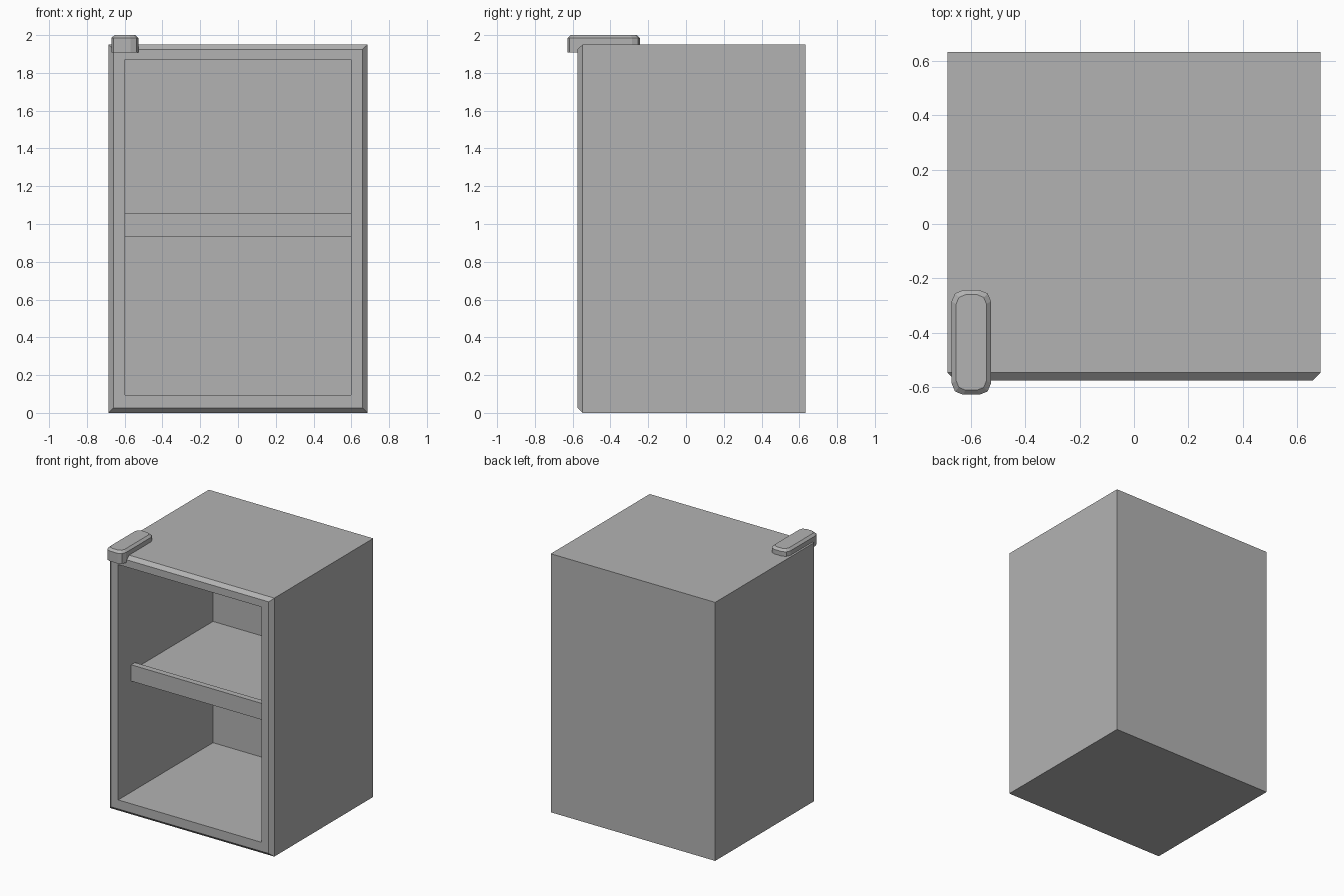
import bpy
import bmesh
import math

cube = bpy.data.objects.get("Cube")
if cube:
    bpy.data.objects.remove(cube, do_unlink=True)

grey = bpy.data.materials.new("plain grey")
grey.use_nodes = True
colour = (0.45, 0.45, 0.45, 1)
grey.diffuse_color = colour
grey.node_tree.nodes["Principled BSDF"].inputs["Base Color"].default_value = colour


def loft(name, rings):
    """Skin a closed solid through matching rings of points."""
    bm = bmesh.new()
    loops = [[bm.verts.new(p) for p in ring] for ring in rings]
    for a, b in zip(loops, loops[1:]):
        n = len(a)
        for i in range(n):
            j = (i + 1) % n
            bm.faces.new((a[i], a[j], b[j], b[i]))
    bm.faces.new(loops[0][::-1])
    bm.faces.new(loops[-1])
    bmesh.ops.recalc_face_normals(bm, faces=bm.faces)
    mesh = bpy.data.meshes.new(name)
    bm.to_mesh(mesh)
    bm.free()
    mesh.materials.append(grey)
    obj = bpy.data.objects.new(name, mesh)
    bpy.context.collection.objects.link(obj)
    return obj


def upright_ring(half_width, low, high, y):
    return [(-half_width, y, low), (half_width, y, low),
            (half_width, y, high), (-half_width, y, high)]


def rounded_ring(x0, x1, y0, y1, radius, z):
    """Flat rectangle whose corners are cut by two segments each."""
    centres = [(x1 - radius, y1 - radius), (x0 + radius, y1 - radius),
               (x0 + radius, y0 + radius), (x1 - radius, y0 + radius)]
    return [(cx + radius * math.cos(math.radians(90 * k + 45 * s)),
             cy + radius * math.sin(math.radians(90 * k + 45 * s)), z)
            for k, (cx, cy) in enumerate(centres) for s in range(3)]


# Open cabinet: back, sides, chamfered front rim, then the recess
loft("cabinet_body", [
    upright_ring(0.686, 0, 1.95, 0.632),
    upright_ring(0.686, 0, 1.95, -0.547),
    upright_ring(0.659, 0.027, 1.925, -0.575),
    upright_ring(0.597, 0.095, 1.87, -0.575),
    upright_ring(0.597, 0.095, 1.87, 0.555),
])

# Shelf with a raised front lip, as one stepped profile across the recess
profile = [(-0.42, 0.932), (0.555, 0.932), (0.555, 1.01),
           (-0.375, 1.01), (-0.375, 1.055), (-0.42, 1.055)]
loft("shelf", [[(x, y, z) for y, z in profile] for x in (-0.597, 0.597)])

# Hinge cap overhanging the top front corner, with a bevelled top edge
loft("hinge_cap", [
    rounded_ring(-0.671, -0.526, -0.628, -0.243, 0.042, 1.907),
    rounded_ring(-0.671, -0.526, -0.628, -0.243, 0.042, 1.984),
    rounded_ring(-0.654, -0.543, -0.611, -0.260, 0.034, 2.0),
])
